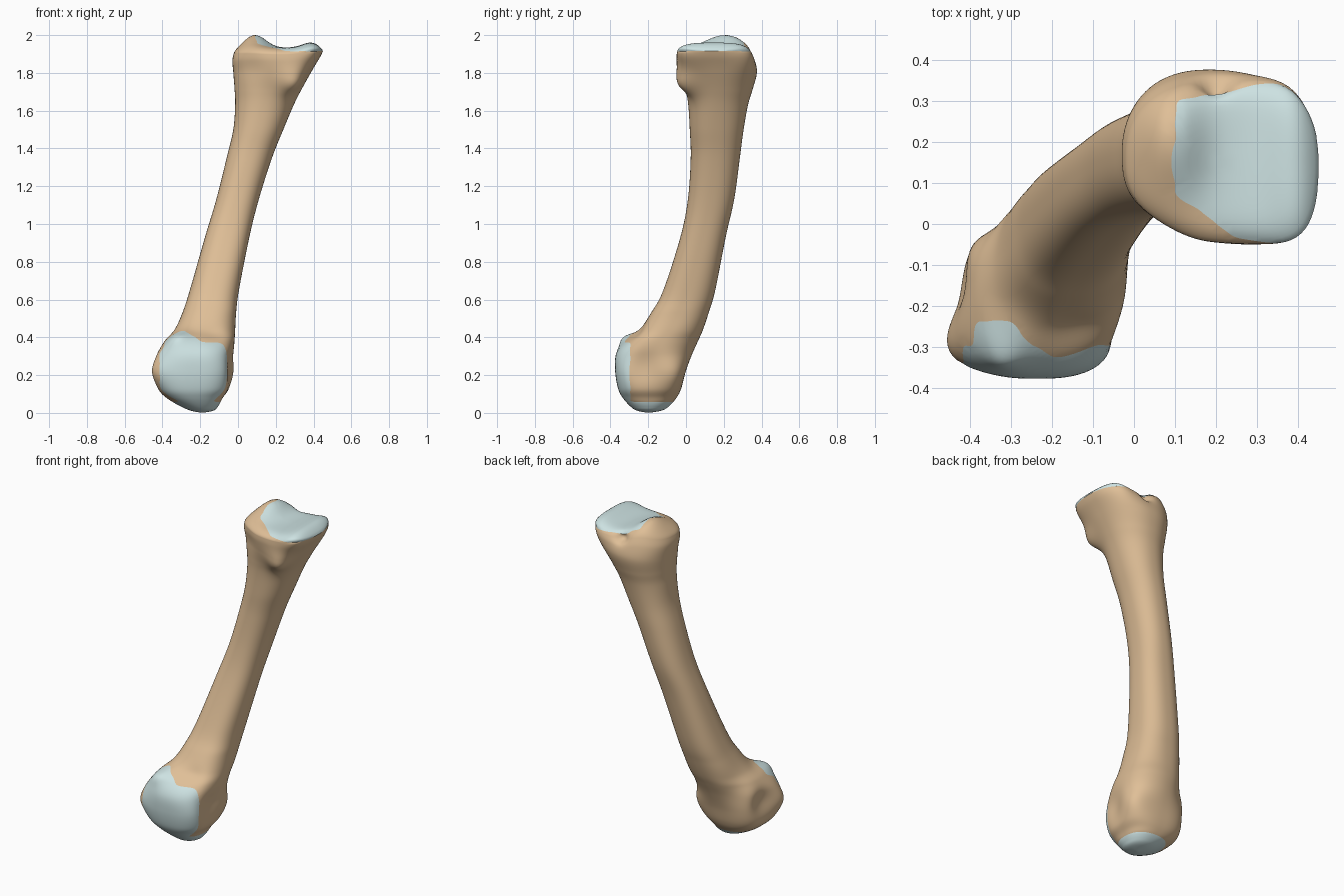
import bpy, bmesh, math
from mathutils import Vector

if "Cube" in bpy.data.objects:
    bpy.data.objects.remove(bpy.data.objects["Cube"])

SEGS, STEPS, RIM, HEAD = 96, 9, 1.93, 1.80

# Cross-sections up the bone: z, x min, x max, y min, y max, squareness
SECTIONS = [
    (0.000, -0.19, -0.19, -0.20, -0.20, 2.0),
    (0.012, -0.25, -0.13, -0.26, -0.13, 2.0),
    (0.035, -0.305, -0.105, -0.295, -0.09, 2.2),
    (0.080, -0.38, -0.08, -0.335, -0.05, 2.5),
    (0.130, -0.425, -0.045, -0.36, -0.025, 2.7),
    (0.220, -0.45, -0.02, -0.375, 0.00, 2.7),
    (0.310, -0.44, -0.02, -0.37, 0.035, 2.5),
    (0.380, -0.395, -0.018, -0.325, 0.065, 2.4),
    (0.440, -0.34, -0.015, -0.25, 0.09, 2.4),
    (0.530, -0.295, -0.01, -0.185, 0.12, 2.5),
    (0.650, -0.255, 0.005, -0.12, 0.155, 2.5),
    (0.930, -0.175, 0.06, -0.03, 0.21, 2.5),
    (1.130, -0.115, 0.11, 0.01, 0.255, 2.4),
    (1.350, -0.06, 0.18, 0.025, 0.285, 2.3),
    (1.500, -0.025, 0.24, 0.02, 0.305, 2.3),
    (1.630, -0.015, 0.295, 0.012, 0.328, 2.2),
    (1.710, -0.018, 0.335, -0.002, 0.352, 2.2),
    (1.800, -0.025, 0.385, -0.03, 0.375, 2.3),
    (1.880, -0.03, 0.43, -0.045, 0.365, 2.4),
    (RIM, -0.02, 0.45, -0.045, 0.345, 2.4),
]

# Soft pushes that sculpt bumps and hollows: centre, offset, radius
PUSHES = [
    ((0.30, -0.02, 1.75), (0.02, -0.055, -0.03), 0.08),   # front tubercle
    ((0.06, 0.00, 1.84), (0.015, 0.02, 0.0), 0.10),       # flat front-left of head
    ((0.39, -0.01, 1.90), (0.02, -0.03, 0.0), 0.09),      # front-right corner of head
    ((0.36, 0.31, 1.90), (0.01, 0.015, 0.0), 0.09),       # back-right corner of head
    ((0.20, 0.36, 1.92), (0.0, -0.045, -0.02), 0.035),    # back notch
    ((-0.33, -0.28, 0.39), (0.0, -0.045, 0.012), 0.075),  # ridge on lower joint
    ((-0.44, -0.14, 0.25), (0.045, 0.0, 0.0), 0.09),      # left ligament hollow
    ((-0.36, 0.01, 0.34), (0.02, -0.02, 0.0), 0.11),      # bevel above back-left corner
    ((-0.43, -0.30, 0.22), (-0.022, -0.01, 0.0), 0.08),   # left condyle
    ((-0.02, -0.23, 0.24), (-0.032, 0.0, 0.0), 0.09),     # right ligament hollow
    ((-0.06, -0.05, 0.20), (0.018, 0.008, 0.0), 0.08),    # back-right corner of lower end
    ((-0.13, -0.28, 0.41), (0.0, 0.02, 0.0), 0.07),       # dip above lower joint
]


def blend(i, t):
    """Smooth blend between neighbouring sections."""
    last = len(SECTIONS) - 1
    rows = [SECTIONS[min(max(i + k, 0), last)] for k in (-1, 0, 1, 2)]
    return [0.5 * (2 * b + (c - a) * t + (2 * a - 5 * b + 4 * c - d) * t * t
                   + (3 * b - a - 3 * c + d) * t ** 3) for a, b, c, d in zip(*rows)]


def top_height(x, y):
    """Saddle-shaped upper joint surface."""
    hump = 0.068 * math.exp(-((x - 0.09) / 0.08) ** 2 - ((y - 0.21) / 0.14) ** 2)
    lip = 0.03 * math.exp(-((x - 0.39) / 0.07) ** 2)
    return 1.933 + hump + lip


def ring(row, scale=1.0, cap=False):
    z, x0, x1, y0, y1, n = row
    pts = []
    for k in range(SEGS):
        a = 2 * math.pi * k / SEGS
        c, s = math.cos(a), math.sin(a)
        r = scale * (abs(c) ** n + abs(s) ** n) ** (-1 / n)
        x = (x0 + x1) / 2 + r * c * (x1 - x0) / 2
        y = (y0 + y1) / 2 + r * s * (y1 - y0) / 2
        h = z
        if cap:
            h = top_height(x, y) - 0.03 * scale ** 8
        elif z > HEAD:
            h = HEAD + (z - HEAD) * (top_height(x, y) - 0.03 - HEAD) / (RIM - HEAD)
        p = Vector((x, y, h))
        move = Vector()
        for centre, offset, rad in PUSHES:
            move += Vector(offset) * math.exp(-(p - Vector(centre)).length_squared / rad ** 2)
        pts.append(p + move)
    return pts


PARTS = ["bone_shaft", "upper_joint_cartilage", "lower_joint_cartilage"]


def region(p):
    """Index of the part a point on the surface belongs to."""
    x, y, z = p
    if z > 1.915 and x > 0.1 and y > 0.159 - 0.79 * x and y < 0.30 + 0.2 * (x - 0.1):
        return 1
    front = x > -0.415 and y < -0.295 and z < 0.37 + 0.1 * max(0, -0.2 - x)
    ridge = -0.39 < x < -0.2 and 0.3 < z < 0.45 - 0.6 * abs(x + 0.31) and y < -0.235
    if z < 0.06 or front or ridge:
        return 2
    return 0


def material(name, colour):
    m = bpy.data.materials.new(name)
    m.diffuse_color = (*colour, 1)
    m.use_nodes = True
    m.node_tree.nodes["Principled BSDF"].inputs["Base Color"].default_value = m.diffuse_color
    return m


# Stack the rings from the lower joint to the upper joint
rows = [blend(i, j / STEPS) for i in range(len(SECTIONS) - 1) for j in range(STEPS)][1:]
rings = [ring(r) for r in rows]
rings += [ring(SECTIONS[-1], s, True)
          for s in (0.98, 0.95, 0.92, 0.88, 0.83, 0.77, 0.7, 0.62, 0.53, 0.44, 0.35, 0.26, 0.17, 0.08)]

whole = bmesh.new()
loops = [[whole.verts.new(p) for p in r] for r in rings]
for a, b in zip(loops, loops[1:]):
    for k in range(SEGS):
        m = (k + 1) % SEGS
        whole.faces.new((a[k], a[m], b[m], b[k]))
whole.faces.new(reversed(loops[0]))
whole.faces.new(loops[-1])
for f in whole.faces:
    f.smooth = True
    f.material_index = region(f.calc_center_median())

# Smooth the borders between bone and cartilage
links = {}
for e in whole.edges:
    if len({f.material_index for f in e.link_faces}) > 1:
        for v in e.verts:
            links.setdefault(v, []).append(e.other_vert(v))
for _ in range(6):
    new = {v: v.co * 0.5 + sum((o.co for o in n), Vector()) / len(n) * 0.5 for v, n in links.items()}
    for v, co in new.items():
        v.co = co

# Split into one object per part
bone = material("bone", (0.74, 0.52, 0.31))
cartilage = material("cartilage", (0.61, 0.76, 0.76))
for i, name in enumerate(PARTS):
    bm = whole.copy()
    bmesh.ops.delete(bm, geom=[f for f in bm.faces if f.material_index != i], context='FACES')
    for f in bm.faces:
        f.material_index = 0
    mesh = bpy.data.meshes.new(name)
    bm.to_mesh(mesh)
    bm.free()
    mesh.materials.append(bone if i == 0 else cartilage)
    bpy.context.collection.objects.link(bpy.data.objects.new(name, mesh))
whole.free()
